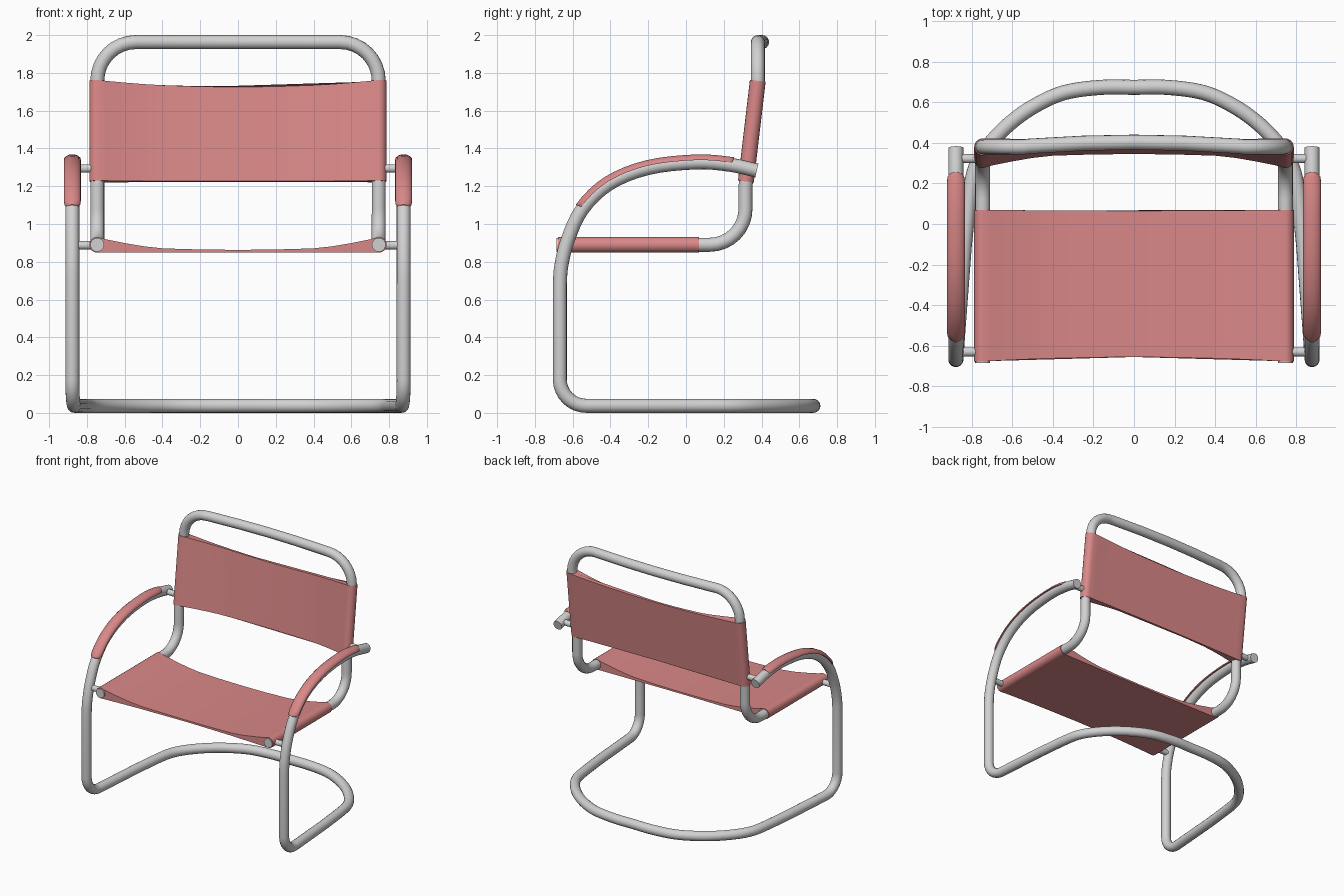
import bpy, bmesh, math
from mathutils import Vector as V

if "Cube" in bpy.data.objects:
    bpy.data.objects.remove(bpy.data.objects["Cube"])

R = 0.037           # main tube radius


def material(name, col):
    m = bpy.data.materials.new(name)
    m.diffuse_color = (*col, 1)
    m.use_nodes = True
    m.node_tree.nodes["Principled BSDF"].inputs["Base Color"].default_value = m.diffuse_color
    return m


STEEL = material("steel grey", (0.64, 0.64, 0.64))
CLOTH = material("rose fabric", (0.70, 0.245, 0.245))


def skin(name, rings, mat, angle=40):
    """Join rings of points into a capped skin."""
    bm = bmesh.new()
    vs = [[bm.verts.new(p) for p in r] for r in rings]
    n = len(vs[0])
    for a, b in zip(vs, vs[1:]):
        for i in range(n):
            j = (i + 1) % n
            bm.faces.new((a[i], a[j], b[j], b[i]))
    bm.faces.new(vs[0][::-1])
    bm.faces.new(vs[-1])
    bmesh.ops.recalc_face_normals(bm, faces=bm.faces)
    me = bpy.data.meshes.new(name)
    bm.to_mesh(me)
    bm.free()
    me.materials.append(mat)
    me.shade_smooth()
    me.set_sharp_from_angle(angle=math.radians(angle))
    ob = bpy.data.objects.new(name, me)
    bpy.context.collection.objects.link(ob)
    return ob


def tube(name, path, r, sides=16):
    """Sweep a circle along a path with a twist-free frame."""
    path = [V(p) for p in path]
    rings, u = [], None
    for i, p in enumerate(path):
        t = (path[min(i + 1, len(path) - 1)] - path[max(i - 1, 0)]).normalized()
        if u is None:
            u = t.orthogonal()
        u = (u - t * u.dot(t)).normalized()
        w = t.cross(u)
        rings.append([p + r * (u * math.cos(a) + w * math.sin(a))
                      for a in (2 * math.pi * k / sides for k in range(sides))])
    return skin(name, rings, STEEL)


def spline(pts, steps=4):
    """Smooth curve through the points."""
    pts = [V(p) for p in pts]
    q = [2 * pts[0] - pts[1]] + pts + [2 * pts[-1] - pts[-2]]
    out = []
    for a, b, c, d in zip(q, q[1:], q[2:], q[3:]):
        for k in range(steps):
            t = k / steps
            out.append(0.5 * (2 * b + (c - a) * t + (2 * a - 5 * b + 4 * c - d) * t * t
                              + (3 * b - a - 3 * c + d) * t ** 3))
    return out + [pts[-1]]


def bend(before, corner, after, r, steps=8):
    """Rounded right-angle corner."""
    c = V(corner)
    a = (V(before) - c).normalized() * r
    b = (V(after) - c).normalized() * r
    return [c + a * (1 - math.sin(t)) + b * (1 - math.cos(t))
            for t in (math.pi / 2 * k / steps for k in range(steps + 1))]


def mirrored(half):
    """Append the x-mirrored half; the last point lies on x = 0."""
    return half + [V((-p.x, p.y, p.z)) for p in half[-2::-1]]


# Outer frame: arms, front legs and floor loop in one tube
AX = 0.877
arm = spline([(AX, y, z) for y, z in (
    (0.375, 1.283), (0.23, 1.314), (0.05, 1.326), (-0.204, 1.296), (-0.41, 1.212),
    (-0.55, 1.077), (-0.625, 0.918), (-0.66, 0.78), (-0.668, 0.68))])
leg = bend((AX, -0.668, 1), (AX, -0.668, 0.0375), (AX - 0.06, 0.2, 0.0375), 0.14)
floor = spline([(x, y, 0.0375) for x, y in (
    (0.835, -0.1), (0.803, 0.18), (0.77, 0.30), (0.70, 0.405), (0.60, 0.505), (0.48, 0.587),
    (0.34, 0.648), (0.16, 0.673), (0, 0.673))])
tube("arm_and_leg_frame", mirrored(arm + leg + floor), R)

# Inner frame: seat rails, back posts and top bar in one tube
SX = 0.745
rail = [V((SX, -0.685, 0.89)), V((SX, -0.3, 0.89))]
rail += bend((SX, 0, 0.89), (SX, 0.315, 0.89), (SX, 0.315, 2), 0.19)
rail += [V((SX, 0.315, 1.20)), V((SX, 0.322, 1.26)), V((SX, 0.374, 1.71)), V((SX, 0.38, 1.755))]
rail += bend((SX, 0.38, 1.7), (SX, 0.38, 1.963), (0, 0.38, 1.963), 0.205)
rail += [V((0.52, 0.383, 1.963)), V((0.25, 0.398, 1.963)), V((0, 0.403, 1.963))]
tube("seat_and_back_frame", mirrored(rail), R)

# Short pins joining the two frames
for side, s in (("right", 1), ("left", -1)):
    for part, y, z in (("front", -0.63, 0.887), ("back", 0.322, 1.294)):
        tube(f"{part}_pin_{side}", [(s * 0.74, y, z), (s * AX, y, z)], 0.023, 12)


# Fabric slings: a sleeve round both side tubes, sagging between them
def sling(name, ends, normal, dip):
    W = 0.042
    xs = [0.7, 0.6, 0.5, 0.4, 0.2, 0, -0.2, -0.4, -0.5, -0.6, -0.7]
    sag = {0.7: 0.029, 0.6: 0.009, 0.5: -0.008, 0.4: -0.019, 0.2: -0.025, 0: -0.027}
    arc = [math.pi * k / 8 for k in range(9)]
    prof = [(SX + W * math.sin(a), -W * math.cos(a)) for a in arc]
    prof += [(x, sag[abs(x)]) for x in xs]
    prof += [(-SX - W * math.sin(a), W * math.cos(a)) for a in arc]
    prof += [(x, -W + 0.002 * (1 - abs(x))) for x in xs[::-1]]
    a, b = (V(e) for e in ends)
    d, n = (b - a).normalized(), V(normal).normalized()
    rings = []
    for t in (0, 0.33, 0.67, 1):
        ring = []
        for x, h in prof:
            inset = max(0, 1 - (x / SX) ** 2)
            shift = dip[0] * inset * (1 - t) - dip[1] * inset * t
            ring.append(a.lerp(b, t) + d * shift + n * h + V((x, 0, 0)))
        rings.append(ring)
    return skin(name, rings, CLOTH)


sling("seat_sling", ((0, -0.677, 0.89), (0, 0.07, 0.89)), (0, 0, 1), (0.022, 0.005))
sling("back_sling", ((0, 0.317, 1.225), (0, 0.38, 1.758)), (0, -1, 0.118), (0.006, 0.03))

# Arm pads: thin crowned strips with rounded ends along the top of each arm
first = min(range(len(arm)), key=lambda i: abs(arm[i].y - 0.23))
last = min(range(len(arm)), key=lambda i: abs(arm[i].y + 0.55))
section = [(-1, 0.012), (-0.95, 0.024), (-0.7, 0.034), (-0.3, 0.042), (0.3, 0.042),
           (0.7, 0.034), (0.95, 0.024), (1, 0.012)]
core = arm[first:last + 1]
t0 = (core[0] - core[1]).normalized()
t1 = (core[-1] - core[-2]).normalized()
path = [(core[0] + t0 * 0.02, 0.4), (core[0] + t0 * 0.014, 0.72), (core[0], 0.92)]
path += [(p, 1) for p in core[1:-1]]
path += [(core[-1] - t1 * 0.02, 0.92), (core[-1] - t1 * 0.006, 0.72), (core[-1], 0.4)]
for side, s in (("right", 1), ("left", -1)):
    rings = []
    for i, (p, w) in enumerate(path):
        t = (path[min(i + 1, len(path) - 1)][0] - path[max(i - 1, 0)][0]).normalized()
        n = V((0, t.z, -t.y))
        rings.append([V((s * (p.x + 0.045 * w * u), p.y, p.z)) + n * h for u, h in section])
    skin(f"arm_pad_{side}", rings, CLOTH)
